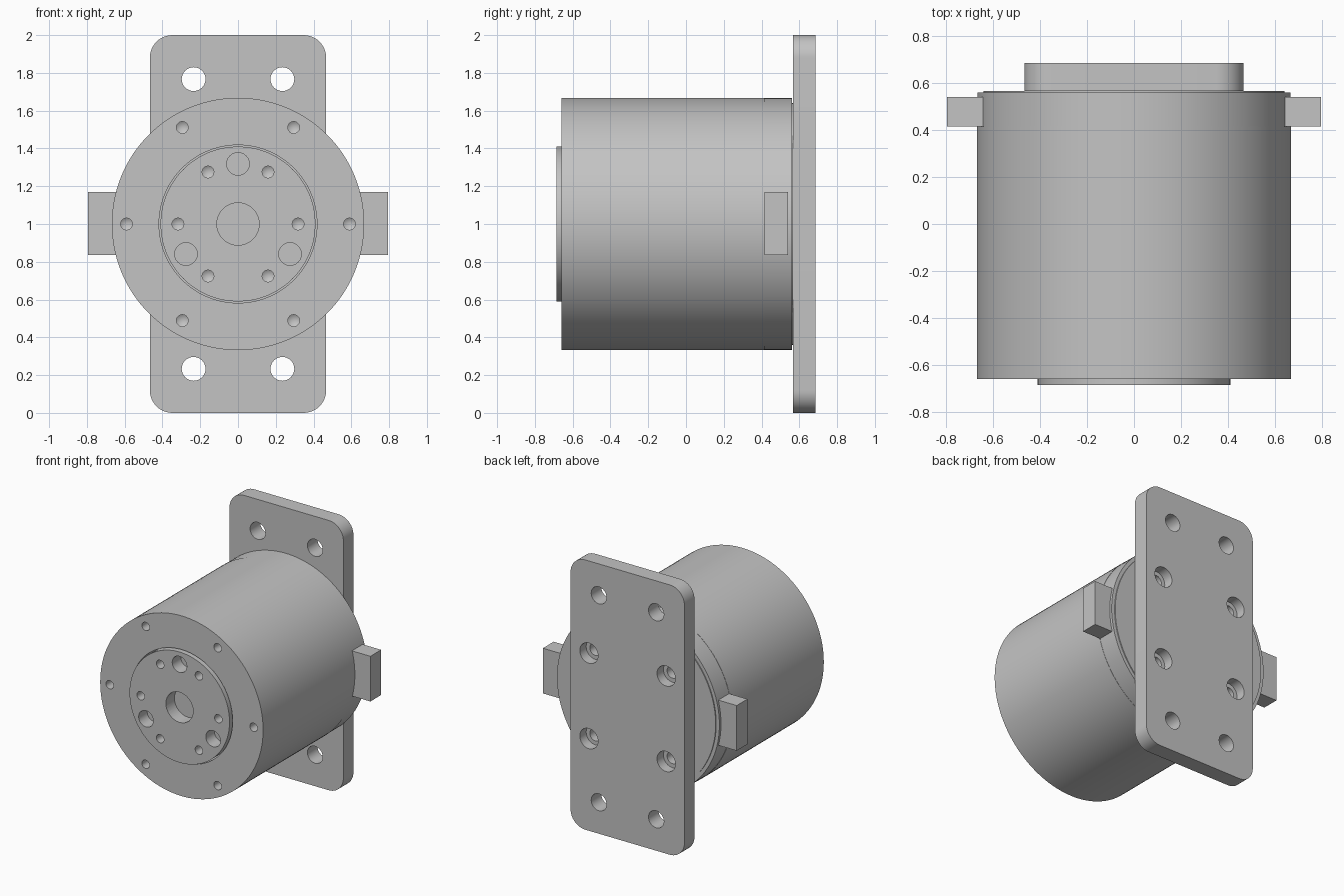
import bpy, bmesh, math
from mathutils import Matrix, Vector

cube = bpy.data.objects.get("Cube")
if cube:
    bpy.data.objects.remove(cube, do_unlink=True)

grey = bpy.data.materials.new("machined_grey")
grey.use_nodes = True
tone = (0.55, 0.55, 0.55, 1)
grey.diffuse_color = tone
grey.node_tree.nodes["Principled BSDF"].inputs["Base Color"].default_value = tone

MID = 1.0              # height of the motor axis
FRONT, HUB_FRONT = -0.66, -0.685
PLATE_FRONT, PLATE_BACK = 0.567, 0.685


def finish(name, bm):
    bmesh.ops.recalc_face_normals(bm, faces=bm.faces)
    mesh = bpy.data.meshes.new(name)
    bm.to_mesh(mesh)
    bm.free()
    mesh.materials.append(grey)
    obj = bpy.data.objects.new(name, mesh)
    bpy.context.collection.objects.link(obj)
    return obj


def lathe(bm, profile, x=0, z=MID, sides=32):
    """Spin (radius, y) points about a y-directed axis through x, z."""
    rings = []
    for r, y in profile:
        if r == 0:
            rings.append([bm.verts.new((x, y, z))] * sides)
        else:
            angles = [math.tau * i / sides for i in range(sides)]
            rings.append([bm.verts.new((x + r * math.cos(a), y, z + r * math.sin(a)))
                          for a in angles])
    for a, b in zip(rings, rings[1:]):
        for i in range(sides):
            j = (i + 1) % sides
            corners = list(dict.fromkeys((a[i], a[j], b[j], b[i])))
            bm.faces.new(corners)


def turned(name, profile):
    bm = bmesh.new()
    lathe(bm, profile, sides=128)
    return finish(name, bm)


def circle(radius, count, start=0):
    """Evenly spaced hole centres around the motor axis."""
    for i in range(count):
        a = math.radians(start + 360 * i / count)
        yield radius * math.cos(a), MID + radius * math.sin(a)


def drill(target, holes):
    """Cut holes given as (profile, x, z)."""
    bm = bmesh.new()
    for profile, x, z in holes:
        lathe(bm, profile, x, z)
    cutter = finish("hole_cutter", bm)
    cutter.hide_render = True
    mod = target.modifiers.new("holes", 'BOOLEAN')
    mod.operation, mod.solver, mod.object = 'DIFFERENCE', 'EXACT', cutter
    bpy.context.view_layer.objects.active = target
    bpy.ops.object.modifier_apply(modifier=mod.name)
    bpy.data.objects.remove(cutter, do_unlink=True)


def blind(r, face, depth, tip=0.0):
    """Profile of a blind hole from the front, with an optional conical tip."""
    return [(0, face - 0.05), (r, face - 0.05), (r, face + depth), (0, face + depth + tip)]


# Main housing with a seat for the output hub
body = turned("motor_body", [(0, -0.5), (0.418, -0.5), (0.418, FRONT), (0.668, FRONT),
                             (0.668, 0.415), (0, 0.415)])
drill(body, [(blind(0.031, FRONT, 0.08, 0.02), x, z) for x, z in circle(0.59, 6)])

# Output hub with centre bore, dowel holes and threaded holes
hub = turned("output_hub", [(0, HUB_FRONT), (0.41, HUB_FRONT), (0.41, -0.5), (0, -0.5)])
drill(hub, [(blind(0.112, HUB_FRONT, 0.1), 0, MID)]
      + [(blind(0.06, HUB_FRONT, 0.1), x, z) for x, z in circle(0.318, 3, 90)]
      + [(blind(0.031, HUB_FRONT, 0.08, 0.02), x, z) for x, z in circle(0.318, 6)])

# Rear cap with a shallow raised boss against the plate
cap = turned("rear_cap", [(0, 0.415), (0.666, 0.415), (0.666, 0.56), (0.64, 0.56),
                          (0.64, PLATE_FRONT), (0, PLATE_FRONT)])
drill(cap, [([(0, 0.47), (0.045, 0.47), (0.045, 0.6), (0, 0.6)], x, z)
            for x, z in circle(0.448, 4, 45)])

# Mounting plate with rounded corners
bm = bmesh.new()
radius, half_w, half_h = 0.12, 0.467, 1.0
outline = []
for quarter, (sx, sz) in enumerate([(1, 1), (-1, 1), (-1, -1), (1, -1)]):
    for step in range(13):
        a = math.pi / 2 * (quarter + step / 12)
        outline.append(bm.verts.new((sx * (half_w - radius) + radius * math.cos(a), PLATE_FRONT,
                                     MID + sz * (half_h - radius) + radius * math.sin(a))))
face = bm.faces.new(outline)
extruded = bmesh.ops.extrude_face_region(bm, geom=[face])["geom"]
bmesh.ops.translate(bm, vec=(0, PLATE_BACK - PLATE_FRONT, 0),
                    verts=[v for v in extruded if isinstance(v, bmesh.types.BMVert)])
plate = finish("mounting_plate", bm)
through = [(0, 0.5), (0.063, 0.5), (0.063, 0.75), (0, 0.75)]
counterbore = [(0, 0.5), (0.045, 0.5), (0.045, 0.61), (0.075, 0.61), (0.075, 0.75), (0, 0.75)]
drill(plate, [(through, sx * 0.235, MID + sz * 0.767) for sx in (-1, 1) for sz in (-1, 1)]
      + [(counterbore, x, z) for x, z in circle(0.448, 4, 45)])

# Side lugs
lugs = []
for side, name in ((1, "left_lug"), (-1, "right_lug")):
    bm = bmesh.new()
    bmesh.ops.create_cube(bm, size=1, matrix=Matrix.LocRotScale(
        Vector((side * 0.7125, 0.478, MID + 0.003)), None, Vector((0.165, 0.126, 0.335))))
    lugs.append(finish(name, bm))

# Smooth round walls, sharp edges
for obj in (body, hub, cap, plate, *lugs):
    bpy.ops.object.select_all(action='DESELECT')
    obj.select_set(True)
    bpy.context.view_layer.objects.active = obj
    bpy.ops.object.shade_smooth_by_angle(angle=math.radians(30))
